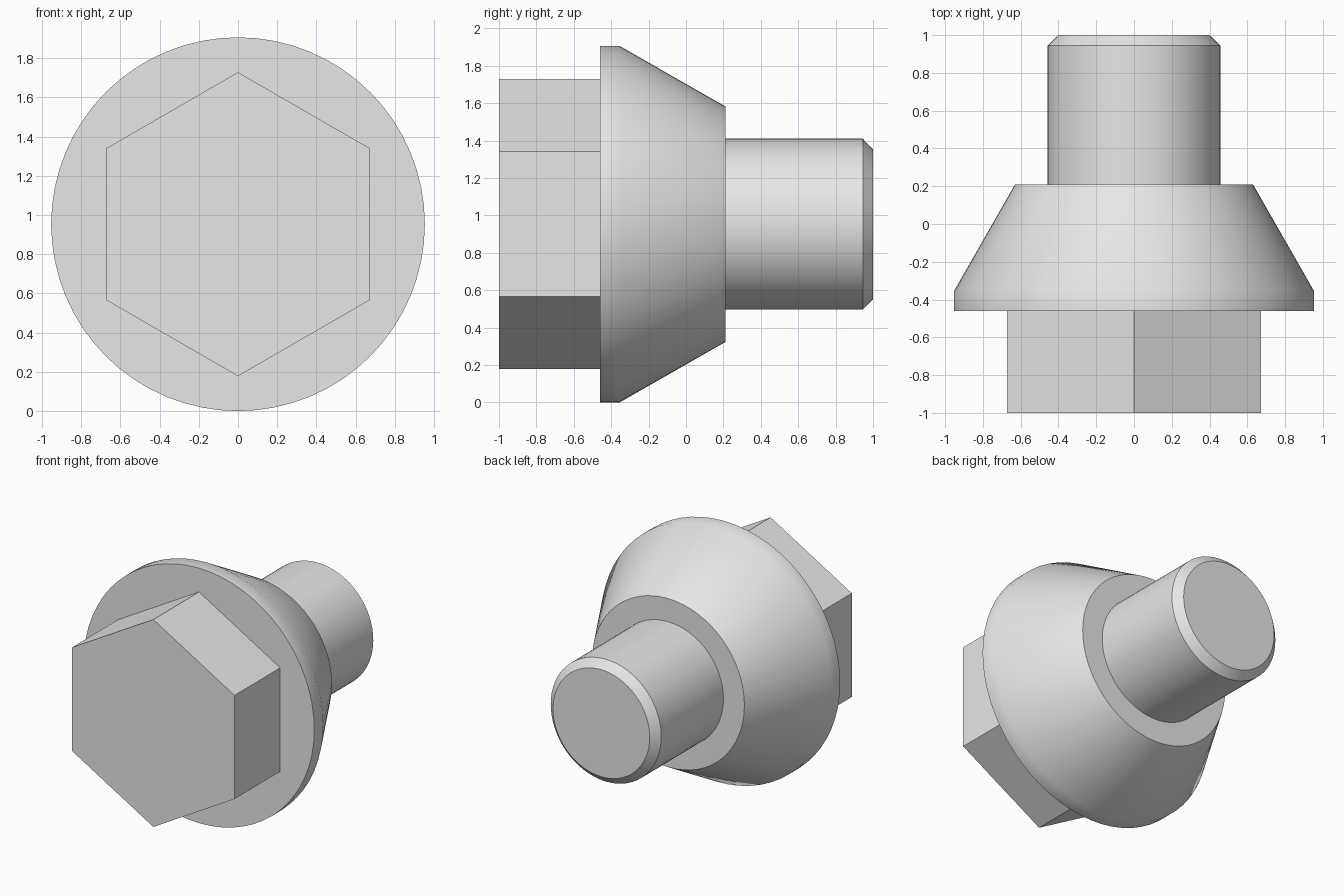
import bpy
import bmesh
from math import cos, sin, tau, radians

if "Cube" in bpy.data.objects:
    bpy.data.objects.remove(bpy.data.objects["Cube"], do_unlink=True)

AXIS_Z = 0.953   # height of the bolt's axis, which runs along y
SEGMENTS = 64

# Plain grey metal
steel = bpy.data.materials.new("grey_steel")
steel.use_nodes = True
grey = (0.8, 0.8, 0.8, 1)
steel.diffuse_color = grey
steel.node_tree.nodes["Principled BSDF"].inputs["Base Color"].default_value = grey


def turned_part(name, profile, sides):
    """Revolve (radius, y) points around the bolt axis and cap both ends."""
    bm = bmesh.new()
    rings = []
    for radius, y in profile:
        angles = [tau * (i / sides + 0.25) for i in range(sides)]
        rings.append([bm.verts.new((radius * cos(a), y, AXIS_Z + radius * sin(a)))
                      for a in angles])
    for near, far in zip(rings, rings[1:]):
        for i in range(sides):
            j = (i + 1) % sides
            bm.faces.new((near[i], near[j], far[j], far[i]))
    bm.faces.new(rings[0])
    bm.faces.new(rings[-1])
    bmesh.ops.recalc_face_normals(bm, faces=bm.faces)
    mesh = bpy.data.meshes.new(name)
    bm.to_mesh(mesh)
    bm.free()
    mesh.materials.append(steel)
    part = bpy.data.objects.new(name, mesh)
    bpy.context.collection.objects.link(part)
    # Smooth the turned surfaces but keep caps, hex corners and chamfer crisp
    bpy.ops.object.select_all(action="DESELECT")
    part.select_set(True)
    bpy.context.view_layer.objects.active = part
    bpy.ops.object.shade_smooth_by_angle(angle=radians(35))
    return part


# Hexagonal head, corners up and down
turned_part("hex_head", [(0.775, -1), (0.775, -0.46)], 6)

# Flange with a short straight rim and a tapered seat
turned_part("tapered_flange", [(0.953, -0.46), (0.953, -0.355), (0.63, 0.21)], SEGMENTS)

# Plain shank with a chamfered tip
turned_part("shank", [(0.457, 0.21), (0.457, 0.945), (0.4, 1)], SEGMENTS)
